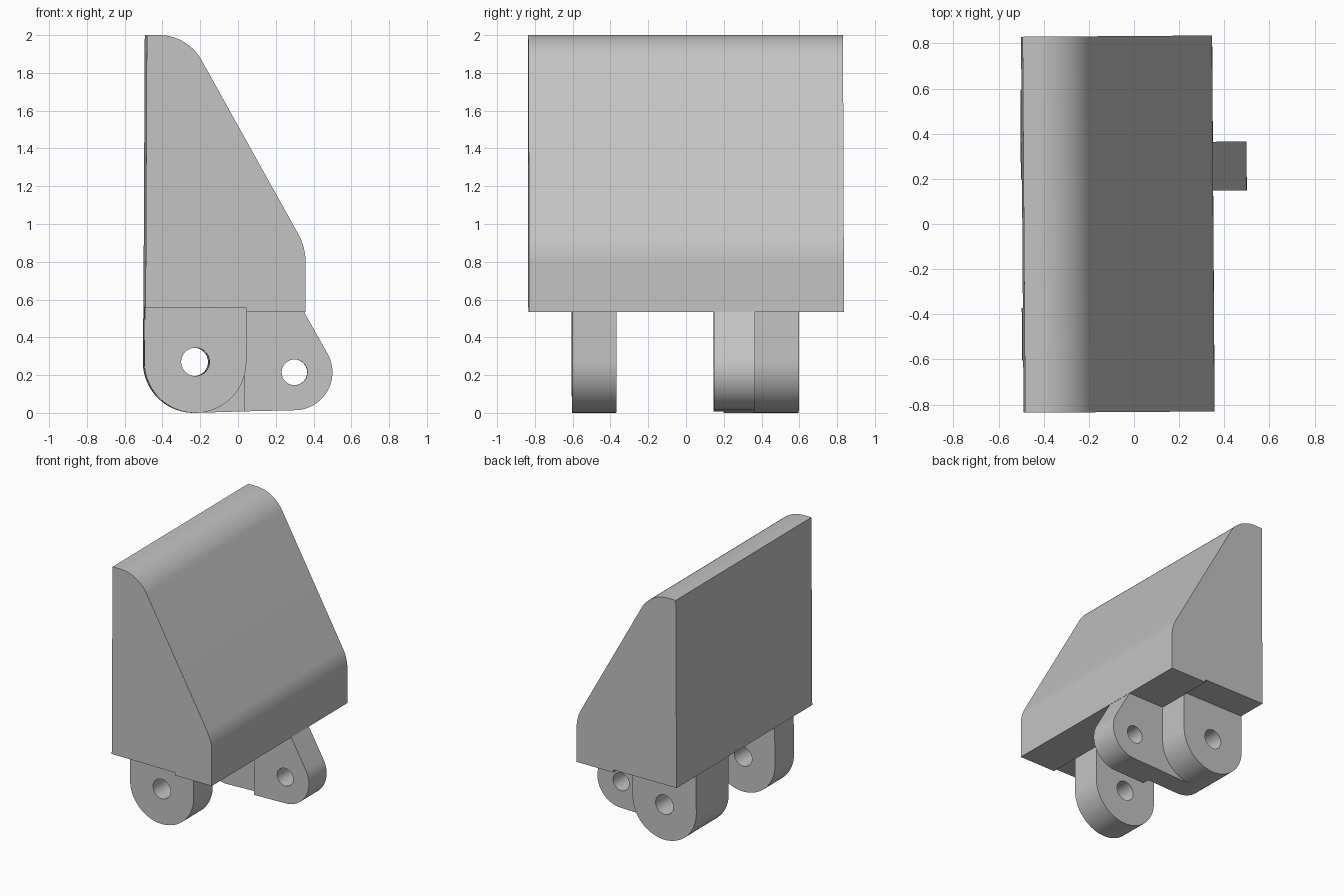
import bpy
import bmesh
from math import sin, cos, radians
from mathutils import Matrix

cube = bpy.data.objects.get("Cube")
if cube:
    bpy.data.objects.remove(cube, do_unlink=True)

# Single plain grey finish
grey = bpy.data.materials.new("plain_grey")
grey.use_nodes = True
color = (0.55, 0.55, 0.55, 1)
grey.diffuse_color = color
grey.node_tree.nodes["Principled BSDF"].inputs["Base Color"].default_value = color

YAW = Matrix.Rotation(0.0067, 4, "Z")  # the whole part sits very slightly turned
PIN = (-0.23, 0.27)
LEVER_PIN = (0.30, 0.215)


def arc(center, r, start, end, steps=16):
    """Points on an arc in the x-z plane, angles in degrees."""
    angles = [radians(start + (end - start) * i / steps) for i in range(steps + 1)]
    return [(center[0] + r * cos(a), center[1] + r * sin(a)) for a in angles]


def hole(center, r):
    return arc(center, r, 0, 360, 40)[:-1]


def plate(name, y0, y1, outline, *holes):
    """Extrude an x-z outline with optional holes from y0 to y1."""
    bm = bmesh.new()
    for loop in (outline, *holes):
        vs = [bm.verts.new((x, y0, z)) for x, z in loop]
        for a, b in zip(vs, vs[1:] + vs[:1]):
            bm.edges.new((a, b))
    if holes:
        bmesh.ops.triangle_fill(bm, edges=bm.edges[:], use_beauty=True)
    else:
        bm.faces.new(bm.verts[:])
    ext = bmesh.ops.extrude_face_region(bm, geom=bm.faces[:])
    moved = [v for v in ext["geom"] if isinstance(v, bmesh.types.BMVert)]
    bmesh.ops.translate(bm, verts=moved, vec=(0, y1 - y0, 0))
    bmesh.ops.recalc_face_normals(bm, faces=bm.faces[:])
    bm.transform(YAW)
    mesh = bpy.data.meshes.new(name)
    bm.to_mesh(mesh)
    bm.free()
    mesh.materials.append(grey)
    ob = bpy.data.objects.new(name, mesh)
    bpy.context.collection.objects.link(ob)
    bpy.ops.object.select_all(action="DESELECT")
    ob.select_set(True)
    bpy.context.view_layer.objects.active = ob
    bpy.ops.object.shade_smooth_by_angle(angle=radians(25))
    return ob


# Wedge body with rounded crest and rounded shoulder, stepped underside
plate("wedge_body", -0.833, 0.833,
      [(-0.495, 0.558), (-0.488, 2.0)]
      + arc((-0.423, 1.744), 0.256, 90, 29.5)
      + arc((0.052, 0.80), 0.30, 29.5, 0)
      + [(0.352, 0.535), (0.04, 0.535), (0.04, 0.556)])

# Pair of round-ended hinge lugs
lug = [(-0.497, 0.56)] + arc(PIN, 0.27, 180, 360, 40) + [(0.04, 0.56)]
for name, y0, y1 in (("front_lug", -0.602, -0.368), ("back_lug", 0.36, 0.598)):
    plate(name, y0, y1, lug, hole(PIN, 0.075))

# Lever root beside the back lug, square on its lower right corner
plate("lever_root", 0.20, 0.36,
      [(-0.497, 0.56)] + arc(PIN, 0.27, 180, 270, 20)
      + [(0.036, 0.008), (0.036, 0.56)],
      hole(PIN, 0.075))

# Lever arm with its own pin hole
plate("lever_arm", 0.145, 0.362,
      [(0.036, 0.536), (0.036, 0.008)]
      + arc(LEVER_PIN, 0.201, -90, 30, 28)
      + [(0.35, 0.536)],
      hole(LEVER_PIN, 0.068))
